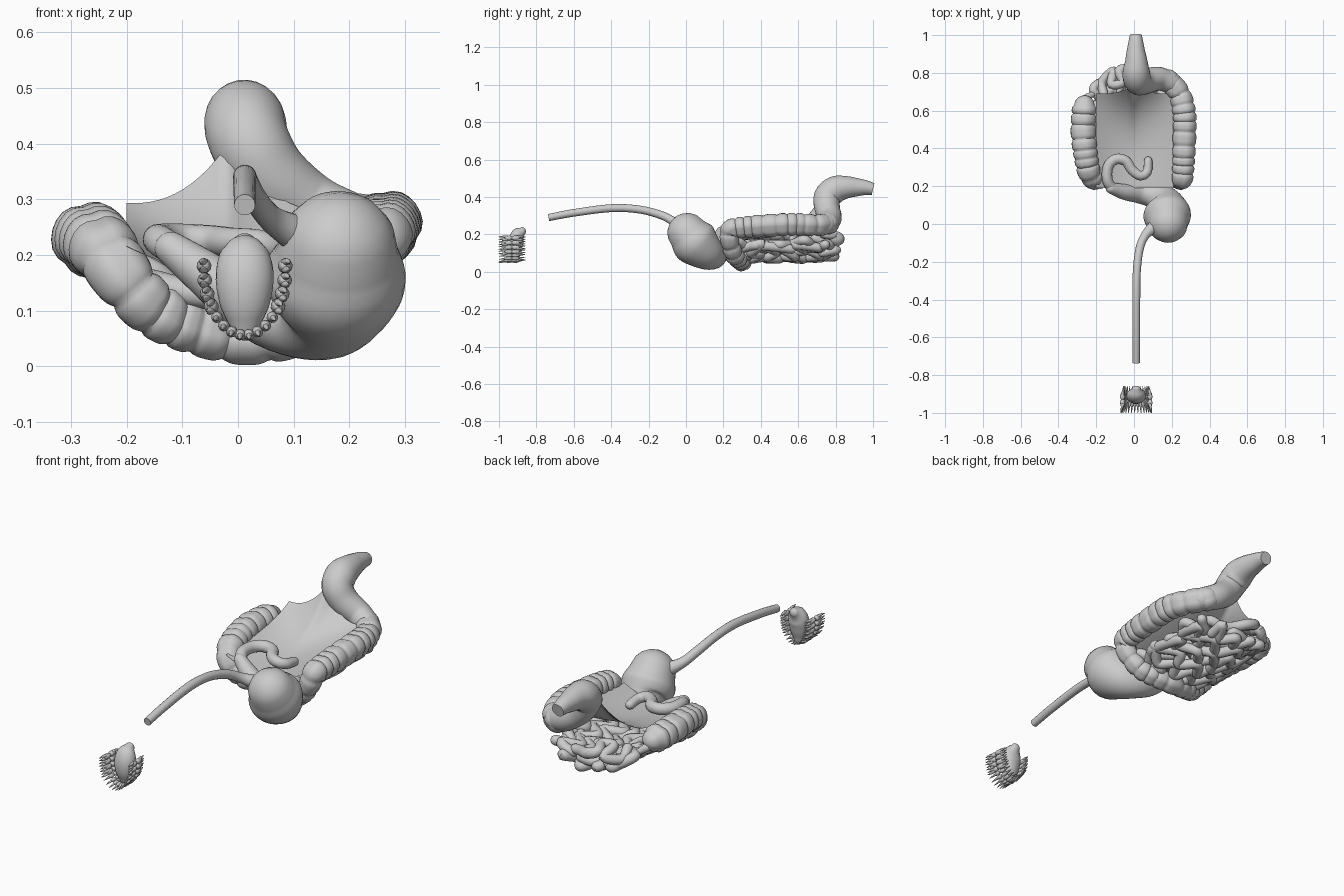
import bpy, bmesh, math, random
from mathutils import Vector

if "Cube" in bpy.data.objects:
    bpy.data.objects.remove(bpy.data.objects["Cube"])

random.seed(4)


def catmull(pts, step):
    """Smooth (x, y, z, radius) points into a dense path."""
    P = [Vector(p) for p in pts]
    P = [2 * P[0] - P[1]] + P + [2 * P[-1] - P[-2]]
    out = []
    for a, b, c, d in zip(P, P[1:], P[2:], P[3:]):
        n = max(2, int((c - b).length / step))
        for i in range(n):
            t = i / n
            out.append(0.5 * (2 * b + (c - a) * t + (2 * a - 5 * b + 4 * c - d) * t * t
                              + (3 * b - a - 3 * c + d) * t ** 3))
    out.append(P[-2])
    return out


def link(name, bm):
    bmesh.ops.recalc_face_normals(bm, faces=bm.faces)
    me = bpy.data.meshes.new(name)
    bm.to_mesh(me)
    bm.free()
    for p in me.polygons:
        p.use_smooth = True
    ob = bpy.data.objects.new(name, me)
    bpy.context.collection.objects.link(ob)
    bpy.context.view_layer.objects.active = ob
    ob.select_set(True)
    bpy.ops.object.shade_smooth_by_angle(angle=math.radians(50))
    ob.select_set(False)
    return ob


def add_tube(bm, pts, sides=16, step=0.015, caps=(True, True), period=0, depth=0.0, bands=0.0):
    """Swept tube; rounded caps, pouches (period, depth) and three long bands are optional."""
    path = catmull(pts, step)
    C = [p.to_3d() for p in path]
    R = [p[3] for p in path]
    if period:
        s = 0
        for i in range(len(C)):
            s += (C[i] - C[i - 1]).length if i else 0
            ph = s / period + .25 * math.sin(s * 23)
            R[i] *= 1 - depth * (1 - abs(math.sin(math.pi * ph))) ** 2
    T = [(C[min(i + 1, len(C) - 1)] - C[max(i - 1, 0)]).normalized() for i in range(len(C))]
    rings = list(zip(C, R, T))
    dome = [math.radians(a) for a in (25, 45, 65, 82)]
    if caps[0]:
        rings = [(C[0] - T[0] * R[0] * math.sin(a), R[0] * math.cos(a), T[0]) for a in dome[::-1]] + rings
    if caps[1]:
        rings += [(C[-1] + T[-1] * R[-1] * math.sin(a), R[-1] * math.cos(a), T[-1]) for a in dome]
    side = rings[0][2].orthogonal().normalized()
    loops = []
    for c, r, t in rings:
        side = (side - t * side.dot(t)).normalized()
        up = t.cross(side)
        loop = []
        for k in range(sides):
            a = k * math.tau / sides
            q = r * (1 - bands * max(0, math.cos(3 * a)) ** 3)
            loop.append(bm.verts.new(c + q * (side * math.cos(a) + up * math.sin(a))))
        loops.append(loop)
    for a, b in zip(loops, loops[1:]):
        for k in range(sides):
            j = (k + 1) % sides
            bm.faces.new((a[k], a[j], b[j], b[k]))
    bm.faces.new(loops[0][::-1])
    bm.faces.new(loops[-1])


def tube(name, pts, **kw):
    bm = bmesh.new()
    add_tube(bm, pts, **kw)
    return link(name, bm)


# Esophagus
tube("esophagus", [(.012, -.735, .29, .019), (.012, -.6, .315, .02), (.012, -.4, .34, .021),
                   (.015, -.25, .333, .021), (.03, -.13, .302, .022), (.06, -.06, .265, .024),
                   (.11, -.01, .235, .035)], caps=(False, True))

# Stomach, narrowing into the pylorus
tube("stomach", [(.18, .008, .207, .108), (.175, .05, .157, .126), (.155, .11, .105, .098),
                 (.10, .15, .085, .07), (.03, .16, .10, .052), (-.05, .17, .16, .042),
                 (-.12, .19, .212, .03)], sides=32)

# Duodenum loop
tube("duodenum", [(-.11, .185, .205, .028), (-.14, .23, .225, .028), (-.138, .3, .228, .028),
                  (-.10, .342, .228, .028), (-.045, .335, .225, .028), (-.01, .285, .222, .027),
                  (.035, .255, .22, .026), (.07, .275, .21, .024), (.075, .335, .2, .022)])

# Large intestine: ascending, transverse and descending, with pouches
tube("colon", [(-.262, .625, .225, .066), (-.267, .5, .228, .069), (-.257, .38, .225, .066),
               (-.235, .27, .2, .062), (-.2, .235, .15, .056), (-.15, .25, .10, .052),
               (-.08, .28, .07, .05), (0, .30, .053, .051), (.08, .29, .06, .051),
               (.17, .26, .09, .05), (.23, .235, .16, .05), (.255, .24, .225, .056),
               (.262, .32, .24, .06), (.267, .45, .249, .063), (.267, .58, .255, .063),
               (.24, .69, .25, .06), (.18, .76, .258, .06)],
     sides=24, step=.006, period=.055, depth=.15, bands=.1)

# Sigmoid bend and rectum
tube("rectum", [(.20, .745, .255, .057), (.13, .77, .285, .062), (.06, .755, .34, .068),
                (.022, .755, .40, .072), (.012, .80, .44, .073), (.012, .86, .452, .06),
                (.01, .91, .452, .05), (.01, .96, .45, .04), (.01, 1.0, .442, .032)],
     sides=24, caps=(True, False))

# Appendix and end of the ileum
tube("appendix", [(-.25, .67, .2, .02), (-.21, .69, .17, .014), (-.17, .70, .15, .012)])
tube("ileum_end", [(-.2, .58, .19, .022), (-.15, .57, .17, .02), (-.11, .59, .14, .02)])


# Small intestine: two winding layers of irregular coils
def coil(rows, per, fn):
    return [fn(i, 2 * ((k if i % 2 == 0 else per - 1 - k) / (per - 1)) - 1, k)
            for i in range(rows) for k in range(per)]


def jit(a):
    return random.uniform(-a, a)


def lower(i, u, k):
    w = .19 if 0 < i < 6 else .14
    x = u * w + jit(.02)
    y = .31 + i * .074 + .036 * (-1) ** k + jit(.016)
    return (x, y, .068 + 1.8 * x * x + .003 * i + jit(.014), .025)


def upper(i, u, k):
    x = -.18 + i * .06 + .03 * (-1) ** k + jit(.014)
    return (x, .51 + u * .25 + jit(.016), .115 + .9 * x * x + jit(.014), .025)


tube("small_intestine_lower", coil(7, 8, lower), sides=12, step=.01)
tube("small_intestine_upper", coil(7, 9, upper), sides=12, step=.01)
tube("small_intestine_end", [(.08, .76, .14, .024), (.03, .78, .15, .025), (-.03, .82, .17, .026),
                             (-.08, .81, .19, .025), (-.06, .75, .2, .024), (-.12, .74, .2, .024),
                             (-.11, .81, .17, .024), (-.17, .75, .15, .024), (-.16, .69, .18, .024)])

# Mesentery: sheet between the bowels, peaked beside the rectum
bm = bmesh.new()
N = 28
grid = []
for j in range(N + 1):
    v = j / N
    row = []
    for i in range(N + 1):
        x = -.2 + .41 * i / N
        y = .19 + (.50 + .03 * math.exp(-(x / .08) ** 2)) * v
        z = .165 + .02 * v + .05 * (x / .2) ** 2 + .215 * v ** 4 * math.exp(-abs(x + .018) / .14)
        row.append(bm.verts.new((x, y, z)))
    grid.append(row)
for a, b in zip(grid, grid[1:]):
    for i in range(N):
        bm.faces.new((a[i], a[i + 1], b[i + 1], b[i]))
link("mesentery", bm)

# Tongue: broad body with its root bent back
tongue = tube("tongue", [(.012, -.925, .072, .026), (.012, -.928, .105, .043), (.012, -.925, .155, .052),
                         (.012, -.905, .195, .046), (.012, -.878, .215, .024)], sides=24)
for v in tongue.data.vertices:
    v.co.y = -.90 + (v.co.y + .91) * .78

# Teeth: two arches of sixteen, crowns meeting and roots pointing apart
for name, sign, bite in (("upper_teeth", -1, -.936), ("lower_teeth", 1, -.924)):
    bm = bmesh.new()
    for k in range(16):
        t = math.radians(-92 + 184 * k / 15)
        back = abs(k - 7.5) / 7.5
        x, z = .012 + .073 * math.sin(t), .176 - .12 * math.cos(t)
        molar = abs(k - 7.5) > 4
        r = .0135 if molar else .0105
        out = Vector((math.sin(t), 0, -math.cos(t)))
        add_tube(bm, [(x, bite, z, r * .75), (x, bite + sign * .008, z, r),
                      (x, bite + sign * .024, z, r * .75)], sides=10, step=.006)
        for o in ((-.006, .006) if molar else (0,)):
            end = out * (.004 if sign < 0 else -.003)
            add_tube(bm, [(x, bite + sign * .02, z + o, r * .6),
                          (x + end.x, bite + sign * .042, z + o * 1.3 + end.z, r * .4),
                          (x + end.x * 2, bite + sign * .064, z + o + end.z * 2, r * .12)], sides=8, step=.01)
    link(name, bm)
